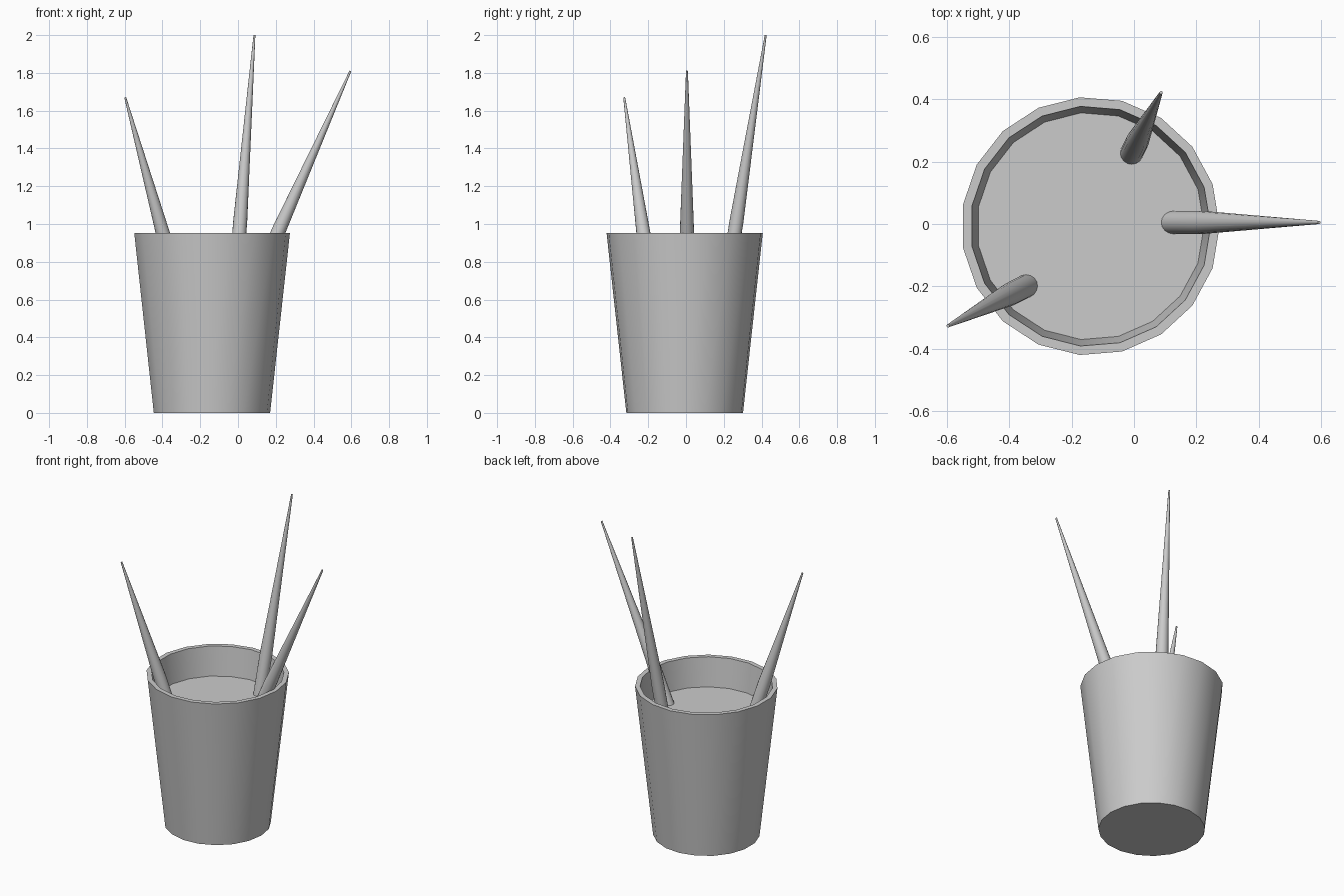
import bpy
import bmesh
from math import cos, sin, tau, radians
from mathutils import Vector

cube = bpy.data.objects.get("Cube")
if cube:
    bpy.data.objects.remove(cube, do_unlink=True)

grey = bpy.data.materials.new("plain_grey")
grey.use_nodes = True
colour = (0.6, 0.6, 0.6, 1)
grey.diffuse_color = colour
grey.node_tree.nodes["Principled BSDF"].inputs["Base Color"].default_value = colour


def lathe(name, profile, sides, base, axis=Vector((0, 0, 1)), cap_end=True):
    """Spin (radius, distance) pairs around an axis that starts at base."""
    bm = bmesh.new()
    turn = Vector((0, 0, 1)).rotation_difference(axis)
    rings = []
    for r, h in profile:
        ring = []
        for i in range(sides):
            a = tau * i / sides
            p = Vector((r * cos(a), r * sin(a), h))
            ring.append(bm.verts.new(turn @ p))
        rings.append(ring)
    for low, high in zip(rings, rings[1:]):
        for i in range(sides):
            j = (i + 1) % sides
            bm.faces.new((low[i], low[j], high[j], high[i]))
    bm.faces.new(rings[0][::-1])
    if cap_end:
        bm.faces.new(rings[-1])
    mesh = bpy.data.meshes.new(name)
    bm.to_mesh(mesh)
    bm.free()
    mesh.materials.append(grey)
    obj = bpy.data.objects.new(name, mesh)
    obj.location = base
    bpy.context.collection.objects.link(obj)
    bpy.ops.object.select_all(action="DESELECT")
    obj.select_set(True)
    bpy.context.view_layer.objects.active = obj
    bpy.ops.object.shade_smooth_by_angle(angle=radians(35))
    return obj


# Tapered pot: outer wall, flat rim, inner wall and the level fill inside
SOIL = 0.77
lathe("pot", [(0.31, 0), (0.415, 0.953), (0.386, 0.953), (0.365, SOIL)],
      19, (-0.14, -0.007, 0))

# Leaning spikes: straight lower part, then a long taper to a point
spikes = {
    "right_spike": ((-0.348, -0.2), (-0.597, -0.327, 1.67)),
    "left_spike": ((0.128, 0.005), (0.595, 0.005, 1.81)),
    "back_spike": ((-0.007, 0.229), (0.087, 0.422, 2.0)),
}
for name, (foot, tip) in spikes.items():
    start = Vector((*foot, SOIL))
    axis = Vector(tip) - start
    length = axis.length
    lathe(name, [(0.037, -0.05), (0.037, 0.2 * length), (0.005, length)],
          16, start, axis.normalized())
